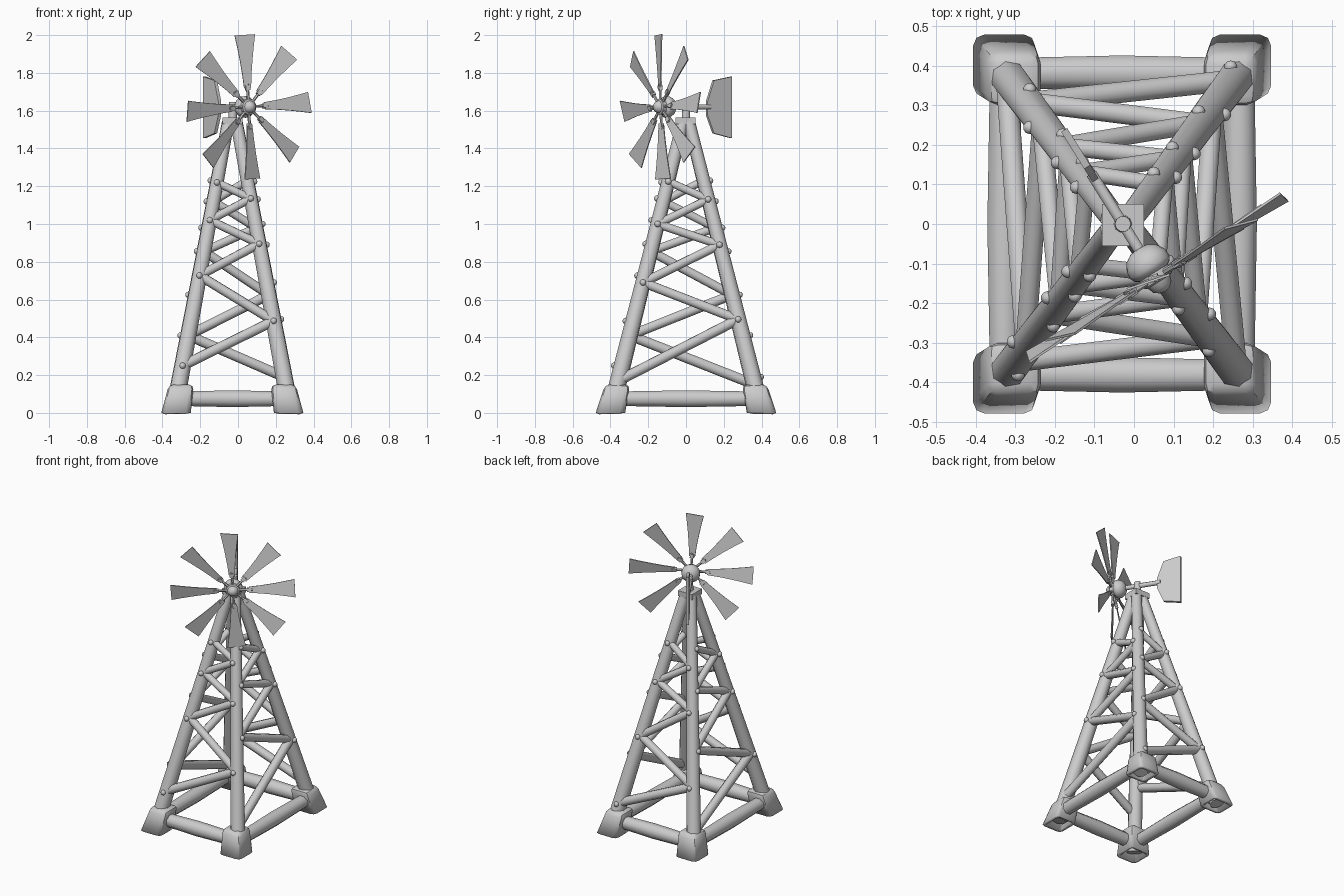
import bpy, bmesh, math
from mathutils import Vector, Matrix

if "Cube" in bpy.data.objects:
    bpy.data.objects.remove(bpy.data.objects["Cube"])

CX = -0.03                                   # tower centre line
D = Vector((0.53, -0.848, 0)).normalized()   # direction the rotor faces
U = Vector((-D.y, D.x, 0))                   # sideways in the rotor plane
Z = Vector((0, 0, 1))
PIVOT = Vector((-0.028, 0, 1.62))


def finish(name, bm, angle=35):
    bmesh.ops.recalc_face_normals(bm, faces=bm.faces)
    me = bpy.data.meshes.new(name)
    bm.to_mesh(me)
    bm.free()
    ob = bpy.data.objects.new(name, me)
    bpy.context.collection.objects.link(ob)
    bpy.ops.object.select_all(action='DESELECT')
    ob.select_set(True)
    bpy.context.view_layer.objects.active = ob
    bpy.ops.object.shade_smooth_by_angle(angle=math.radians(angle))
    return ob


def add_rod(bm, a, b, r1, r2, sides=8):
    d = b - a
    m = Matrix.Translation((a + b) / 2) @ d.to_track_quat('Z', 'Y').to_matrix().to_4x4()
    m = m @ Matrix.Rotation(math.pi / sides, 4, 'Z')
    bmesh.ops.create_cone(bm, cap_ends=True, segments=sides, radius1=r1, radius2=r2,
                          depth=d.length, matrix=m)


def rod(name, a, b, r1, r2, sides=8):
    bm = bmesh.new()
    add_rod(bm, a, b, r1, r2, sides)
    return finish(name, bm, 50)


def leg_point(sx, sy, z):
    return Vector((CX + sx * (0.31 - 0.187 * z), sy * (0.40 - 0.25 * z), z))


def leg_radius(z):
    return 0.045 - 0.008 * z


# legs and skewed hollow feet
for sx in (-1, 1):
    for sy in (-1, 1):
        rod("leg", leg_point(sx, sy, 0.02), leg_point(sx, sy, 1.54), 0.048, 0.034)
        bm = bmesh.new()
        bmesh.ops.create_cube(bm, size=1)
        for v in bm.verts:
            top = v.co.z > 0
            z = 0.15 if top else 0.0
            w = 0.132 if top else 0.156
            c = leg_point(sx, sy, z)
            v.co = Vector((c.x + v.co.x * w - sx * 0.012, c.y + v.co.y * w, z))
        edges = [e for e in bm.edges if max(v.co.z for v in e.verts) > 0.05]
        bmesh.ops.bevel(bm, geom=edges, offset=0.026, segments=2, profile=0.5, affect='EDGES')
        bottom = [f for f in bm.faces if all(v.co.z < 0.001 for v in f.verts)]
        bmesh.ops.delete(bm, geom=bottom, context='FACES_ONLY')
        foot = finish("foot", bm)
        mod = foot.modifiers.new("wall", 'SOLIDIFY')
        mod.thickness = 0.02

# ground beams, slightly fatter in the middle
for i, (a, b) in enumerate([((-1, -1), (1, -1)), ((-1, 1), (1, 1)),
                            ((-1, -1), (-1, 1)), ((1, -1), (1, 1))]):
    p, q = leg_point(*a, 0.075), leg_point(*b, 0.075)
    m = (p + q) / 2
    bm = bmesh.new()
    add_rod(bm, p, m, 0.041, 0.048)
    add_rod(bm, m, q, 0.048, 0.041)
    bmesh.ops.remove_doubles(bm, verts=bm.verts, dist=0.0005)
    inner = [f for f in bm.faces if all((v.co - m).length < 0.055 for v in f.verts)]
    bmesh.ops.delete(bm, geom=inner, context='FACES_ONLY')
    finish("ground_beam", bm, 50)

# zigzag bracing: name, outward normal, first corner, second corner, heights
low = (0.15, 0.41, 0.625, 0.855, 0.98, 1.12, 1.23)
faces = [
    ("front", (0, -1, 0), (-1, -1), (1, -1), (0.25, 0.487, 0.727, 0.895, 1.02, 1.135, 1.22)),
    ("back", (0, 1, 0), (1, 1), (-1, 1), (0.19,) + low[1:]),
    ("right", (1, 0, 0), (1, -1), (1, 1), (0.17, 0.495, 0.69, 0.89, 1.0, 1.13, 1.225)),
    ("left", (-1, 0, 0), (-1, 1), (-1, -1), low),
]
for name, n, c0, c1, heights in faces:
    n = Vector(n)
    pts = [leg_point(*(c0 if i % 2 == 0 else c1), z) for i, z in enumerate(heights)]
    for i in range(len(pts) - 1):
        r = 0.03 - 0.007 * heights[i]
        rod(name + "_brace", pts[i] + n * 0.01, pts[i + 1] + n * 0.01, r, r)
    bm = bmesh.new()
    for p in pts:
        if p.z > 0.18:
            c = p + n * leg_radius(p.z)
            bmesh.ops.create_uvsphere(bm, u_segments=10, v_segments=6, radius=0.017,
                                      matrix=Matrix.Translation(c))
    finish(name + "_bolts", bm, 60)

# cap plate and swivel post
bm = bmesh.new()
bmesh.ops.create_cube(bm, size=1, matrix=Matrix.Translation((-0.028, -0.002, 1.547))
                      @ Matrix.Diagonal((0.106, 0.106, 0.036, 1)))
finish("cap_plate", bm)
rod("swivel_post", Vector((-0.028, 0, 1.55)), Vector((-0.028, 0, 1.645)), 0.023, 0.02, 10)
rod("shaft", PIVOT - D * 0.15, PIVOT + D * 0.1, 0.015, 0.015)

# hub, lathed round the shaft axis
profile = [(0.072, 0), (0.076, 0.025), (0.088, 0.044), (0.108, 0.056), (0.128, 0.058),
           (0.140, 0.052), (0.146, 0.042), (0.168, 0.042), (0.172, 0.033),
           (0.188, 0.027), (0.198, 0.014), (0.201, 0)]
bm = bmesh.new()
vs = [bm.verts.new(PIVOT + D * s + U * r) for s, r in profile]
es = [bm.edges.new(vs[i:i + 2]) for i in range(len(vs) - 1)]
bmesh.ops.spin(bm, geom=vs + es, cent=PIVOT, axis=D, angle=2 * math.pi, steps=20)
bmesh.ops.remove_doubles(bm, verts=bm.verts, dist=0.0005)
finish("hub", bm)


def slab(name, outline, normal, thick):
    bm = bmesh.new()
    f = bm.faces.new([bm.verts.new(p - normal * thick / 2) for p in outline])
    ext = bmesh.ops.extrude_face_region(bm, geom=[f])
    for v in ext['geom']:
        if isinstance(v, bmesh.types.BMVert):
            v.co += normal * thick
    return finish(name, bm, 25)


# eight pitched blades, each on a short spoke with a bracket
center = PIVOT + D * 0.158
shape = [(0.10, 0.019), (0.17, 0.025), (0.25, 0.035), (0.32, 0.046), (0.382, 0.057)]
pitch = math.radians(13)
for k in range(8):
    a = k * math.pi / 4 - math.radians(3.5)
    radial = U * math.sin(a) + Z * math.cos(a)
    tangent = U * math.cos(a) - Z * math.sin(a)
    chord = tangent * math.cos(pitch) + D * math.sin(pitch)
    normal = radial.cross(chord)
    outline = [center + radial * r + chord * w for r, w in shape]
    outline += [center + radial * r - chord * w for r, w in reversed(shape)]
    slab("blade", outline, normal, 0.006)
    rod("spoke", center + radial * 0.035, center + radial * 0.12, 0.008, 0.008, 6)
    corners = [(0.088, -1), (0.088, 1), (0.115, 1), (0.115, -1)]
    slab("blade_bracket", [center + radial * r + chord * s * 0.012 for r, s in corners],
         normal, 0.018)

# tail vane
vane = [(0.13, 1.575), (0.13, 1.65), (0.17, 1.76), (0.28, 1.78), (0.28, 1.455), (0.17, 1.48)]
slab("tail_vane", [Vector((PIVOT.x, PIVOT.y, z)) - D * l for l, z in vane], U, 0.018)
